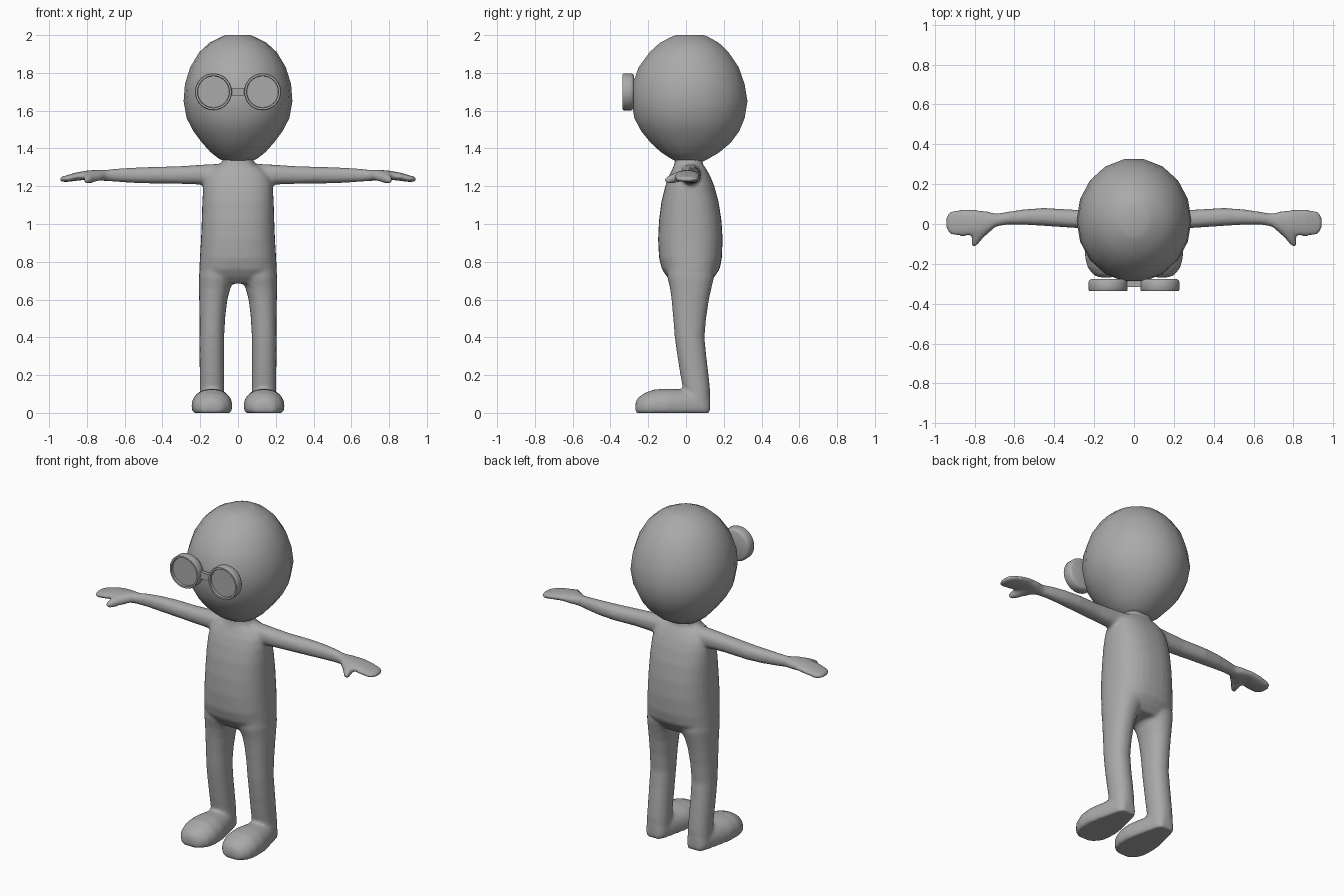
import bpy, bmesh, math
from mathutils import Vector

grey = bpy.data.materials.new("plain grey")
grey.diffuse_color = (0.40, 0.40, 0.40, 1)


def loft(bm, axis, rows, sides=20, power=2.0, sx=1, floor=None):
    """Skin closed rounded sections. Row: (position, a0, a1, b0, b1)."""
    rings = []
    for t, a0, a1, b0, b1 in rows:
        ring = []
        for i in range(sides):
            ang = 2 * math.pi * i / sides
            c, s = math.cos(ang), math.sin(ang)
            a = (a0 + a1) / 2 + (a1 - a0) / 2 * math.copysign(abs(c) ** (2 / power), c)
            b = (b0 + b1) / 2 + (b1 - b0) / 2 * math.copysign(abs(s) ** (2 / power), s)
            co = {"x": (t, a, b), "y": (a, t, b), "z": (a, b, t)}[axis]
            z = co[2] if floor is None else max(co[2], floor)
            ring.append(bm.verts.new((co[0] * sx, co[1], z)))
        rings.append(ring)
    faces = [bm.faces.new(rings[0]), bm.faces.new(rings[-1])]
    for r, q in zip(rings, rings[1:]):
        for i in range(sides):
            j = (i + 1) % sides
            faces.append(bm.faces.new((r[i], r[j], q[j], q[i])))
    bmesh.ops.recalc_face_normals(bm, faces=faces)


def finish(bm, name, angle=None):
    me = bpy.data.meshes.new(name)
    bm.to_mesh(me)
    bm.free()
    me.materials.append(grey)
    ob = bpy.data.objects.new(name, me)
    bpy.context.collection.objects.link(ob)
    if angle:
        bpy.ops.object.select_all(action='DESELECT')
        ob.select_set(True)
        bpy.context.view_layer.objects.active = ob
        bpy.ops.object.shade_smooth_by_angle(angle=math.radians(angle))
    return ob


# Head: large egg with a small flat crown
bm = bmesh.new()
head = [(1.33, .06, -.05, .09), (1.345, .10, -.08, .12), (1.38, .145, -.135, .18),
        (1.43, .19, -.19, .24), (1.49, .235, -.24, .285), (1.56, .272, -.278, .315),
        (1.65, .288, -.293, .33), (1.74, .281, -.287, .315), (1.83, .253, -.255, .283),
        (1.91, .205, -.195, .228), (1.96, .15, -.14, .175), (1.99, .09, -.08, .12),
        (2.0, .065, -.055, .095)]
loft(bm, "z", [(z, -r, r, f, b) for z, r, f, b in head], sides=18)
finish(bm, "head", 40)

# Body: torso, legs, feet, arms and thumbs fused into one skin
bm = bmesh.new()
torso = [(.685, .165, -.065, .12), (.72, .198, -.10, .15), (.76, .206, -.127, .178),
         (.82, .202, -.143, .19), (.92, .196, -.148, .194), (1.02, .192, -.143, .188),
         (1.12, .189, -.13, .172), (1.2, .184, -.11, .15), (1.25, .172, -.092, .13),
         (1.29, .14, -.072, .108), (1.315, .09, -.062, .09), (1.37, .07, -.055, .085)]
loft(bm, "z", [(z, -r, r, f, b) for z, r, f, b in torso], 32, 2.4)
leg = [(.03, .07, .205, 0, .128), (.12, .072, .203, -.015, .128), (.2, .073, .203, -.03, .12),
       (.3, .074, .204, -.046, .108), (.4, .073, .204, -.06, .098), (.5, .068, .204, -.068, .107),
       (.6, .056, .206, -.077, .122), (.66, .04, .207, -.085, .135), (.72, .015, .208, -.1, .15),
       (.8, .01, .2, -.1, .15)]
foot = [(-.268, .105, .175, -.01, .055), (-.255, .075, .205, -.03, .08), (-.22, .045, .232, -.04, .105),
        (-.17, .03, .246, -.05, .124), (-.1, .03, .246, -.055, .129), (-.03, .045, .232, -.055, .125),
        (.05, .064, .212, -.05, .125), (.1, .078, .198, -.05, .12), (.127, .1, .175, -.05, .09)]
arm = [(.08, -.03, .08, 1.205, 1.32), (.18, -.027, .075, 1.208, 1.315), (.3, -.02, .072, 1.212, 1.307),
       (.45, -.01, .081, 1.214, 1.302), (.55, -.004, .074, 1.217, 1.299), (.63, -.003, .062, 1.222, 1.294),
       (.69, -.012, .052, 1.227, 1.288), (.74, -.048, .065, 1.23, 1.288), (.8, -.058, .072, 1.235, 1.283),
       (.86, -.062, .073, 1.228, 1.272), (.91, -.058, .07, 1.222, 1.257), (.935, -.04, .052, 1.224, 1.25),
       (.942, -.02, .035, 1.228, 1.246)]
thumb = [(-.112, .793, .813, 1.222, 1.242), (-.1, .78, .818, 1.214, 1.252), (-.07, .757, .815, 1.214, 1.268),
         (-.03, .71, .81, 1.225, 1.283), (.01, .7, .8, 1.23, 1.28)]
for s in (1, -1):
    loft(bm, "z", leg, 20, 2.2, s)
    loft(bm, "y", foot, 28, 2.1, s, floor=0.0)
    loft(bm, "x", arm, 20, 2.2, s)
    loft(bm, "y", thumb, 14, 2.0, s)
body = finish(bm, "body")
rem = body.modifiers.new("fuse", 'REMESH')
rem.mode = 'VOXEL'
rem.voxel_size = 0.01
rem.use_smooth_shade = True
smo = body.modifiers.new("soften", 'SMOOTH')
smo.factor = 0.5
smo.iterations = 6

# Spectacles: thick round drums with a raised rim and sunken lens
PROFILE = [(.082, -.275), (.092, -.28), (.098, -.29), (.098, -.33),
           (.095, -.335), (.085, -.335), (.083, -.322)]
for s, side in ((1, "left"), (-1, "right")):
    bm = bmesh.new()
    n = 32
    rings = [[bm.verts.new(Vector((s * .13 + r * math.cos(2 * math.pi * i / n), y,
                                   1.70 + r * math.sin(2 * math.pi * i / n))))
              for i in range(n)] for r, y in PROFILE]
    for r, q in zip(rings, rings[1:]):
        for i in range(n):
            bm.faces.new((r[i], r[(i + 1) % n], q[(i + 1) % n], q[i]))
    bm.faces.new(rings[0])
    bm.faces.new(rings[-1])
    bmesh.ops.recalc_face_normals(bm, faces=bm.faces)
    finish(bm, side + "_eyeglass", 35)

# Bridge between the lenses
bm = bmesh.new()
bmesh.ops.create_cube(bm, size=1)
for v in bm.verts:
    v.co = Vector((v.co.x * .08, v.co.y * .022 - .305, v.co.z * .04 + 1.70))
finish(bm, "bridge")
